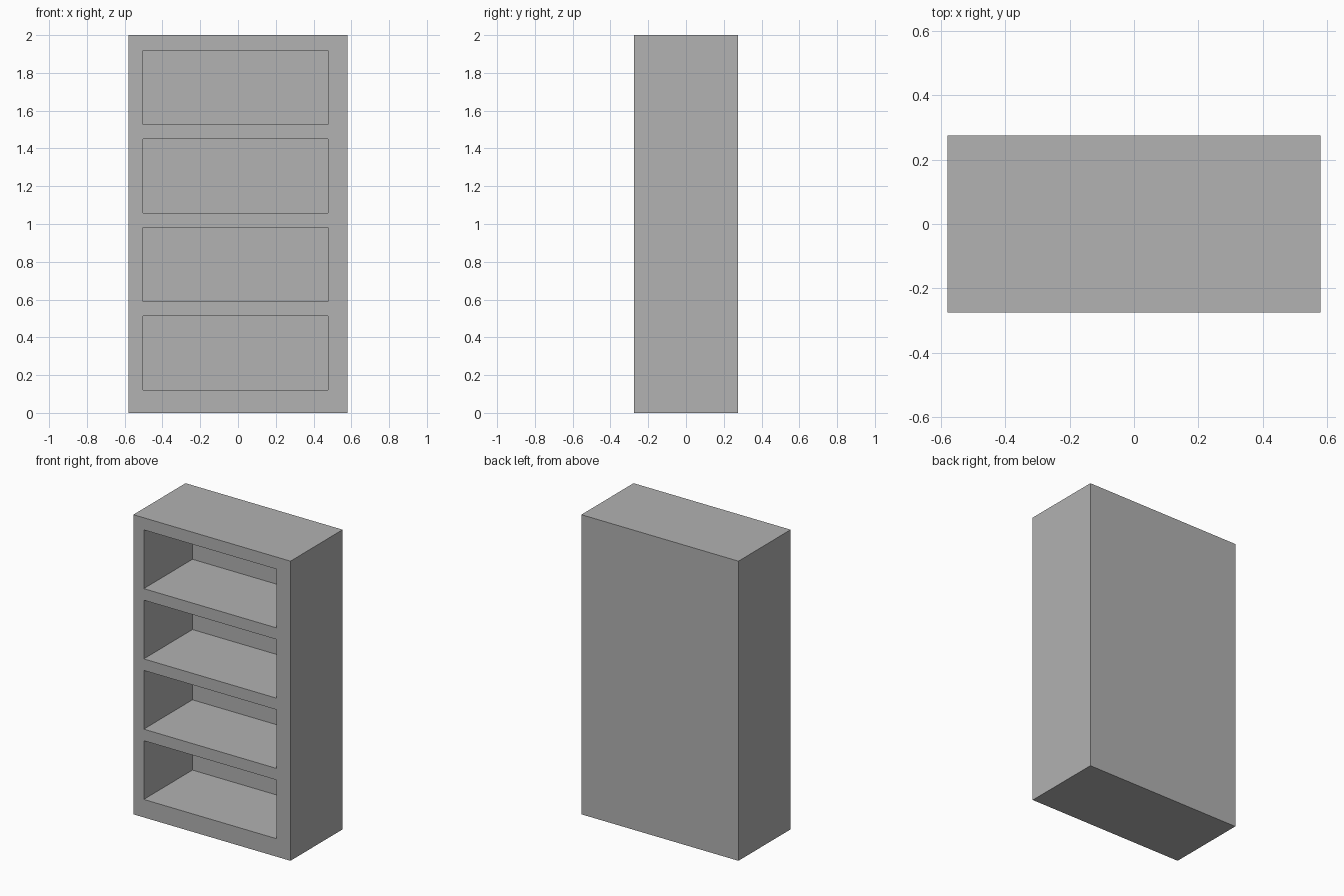
import bpy
import bmesh
from mathutils import Matrix

if "Cube" in bpy.data.objects:
    bpy.data.objects.remove(bpy.data.objects["Cube"])

W, D, H = 1.16, 0.55, 2.0
LEFT, RIGHT = -0.503, 0.477        # compartment sides
FIRST, PITCH, OPEN = 0.12, 0.469, 0.392
BACK = 0.238                       # inner face of the back panel


def add_box(bm, lo, hi):
    size = [b - a for a, b in zip(lo, hi)]
    mid = [(a + b) / 2 for a, b in zip(lo, hi)]
    bmesh.ops.create_cube(bm, size=1, matrix=Matrix.Translation(mid) @ Matrix.Diagonal((*size, 1)))


def make_object(name, boxes):
    bm = bmesh.new()
    for lo, hi in boxes:
        add_box(bm, lo, hi)
    mesh = bpy.data.meshes.new(name)
    bm.to_mesh(mesh)
    bm.free()
    obj = bpy.data.objects.new(name, mesh)
    bpy.context.collection.objects.link(obj)
    return obj


# Solid bookcase body
body = make_object("bookcase", [((-W / 2, -D / 2, 0), (W / 2, D / 2, H))])
grey = bpy.data.materials.new("plain grey")
grey.diffuse_color = (0.445, 0.445, 0.445, 1)
grey.use_nodes = True
grey.node_tree.nodes["Principled BSDF"].inputs["Base Color"].default_value = grey.diffuse_color
body.data.materials.append(grey)

# Four open compartments cut from the front
cutter = make_object("compartment_cutter", [
    ((LEFT, -D / 2 - 0.1, FIRST + i * PITCH), (RIGHT, BACK, FIRST + i * PITCH + OPEN))
    for i in range(4)])
cutter.data.materials.append(grey)
cutter.hide_render = True
cutter.hide_set(True)

cut = body.modifiers.new("compartments", 'BOOLEAN')
cut.operation = 'DIFFERENCE'
cut.solver = 'EXACT'
cut.object = cutter
bpy.context.view_layer.objects.active = body
bpy.ops.object.modifier_apply(modifier=cut.name)
bpy.data.objects.remove(cutter)
